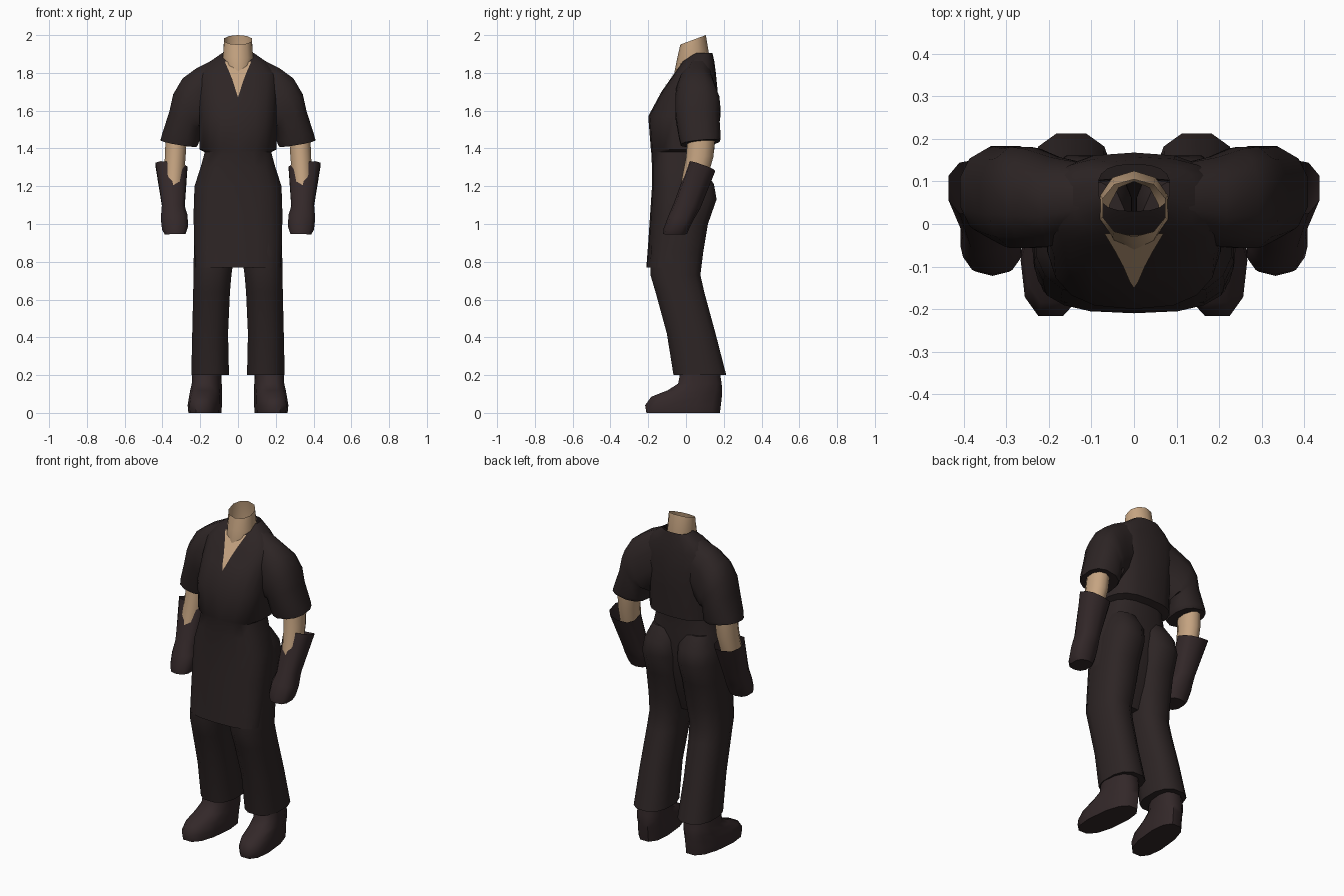
import bpy, bmesh, math


def material(name, rgb):
    m = bpy.data.materials.new(name)
    m.diffuse_color = (*rgb, 1)
    return m


CLOTH = material("dark brown cloth", (0.026, 0.018, 0.018))
LEATHER = material("dark brown leather", (0.033, 0.021, 0.022))
SKIN = material("tan skin", (0.56, 0.37, 0.22))


def finish(name, bm, mat, angle):
    me = bpy.data.meshes.new(name)
    bmesh.ops.recalc_face_normals(bm, faces=bm.faces)
    bm.to_mesh(me)
    bm.free()
    me.materials.append(mat)
    ob = bpy.data.objects.new(name, me)
    bpy.context.collection.objects.link(ob)
    bpy.ops.object.select_all(action='DESELECT')
    ob.select_set(True)
    bpy.context.view_layer.objects.active = ob
    bpy.ops.object.shade_smooth_by_angle(angle=math.radians(angle))


def spow(v, e):
    return math.copysign(abs(v) ** e, v)


def loft(name, rings, mat, n=10, p=2.4, side=1, shear=0, caps=(True, True), angle=50):
    """Each ring: outer x, outer z, inner x, inner z, front y, back y, optional z tilt along y."""
    bm = bmesh.new()
    loops = []
    for r in rings:
        ox, oz, ix, iz, yf, yb = r[:6]
        tilt = r[6] if len(r) > 6 else 0
        loop = []
        for k in range(n):
            a = 2 * math.pi * (k + 0.5) / n
            c, s = spow(math.cos(a), 2 / p), spow(math.sin(a), 2 / p)
            dy = (yb - yf) / 2 * s
            x = (ox + ix) / 2 + (ox - ix) / 2 * c + shear * dy
            z = (oz + iz) / 2 + (oz - iz) / 2 * c + tilt * dy
            loop.append(bm.verts.new((side * x, (yf + yb) / 2 + dy, z)))
        loops.append(loop)
    for a, b in zip(loops, loops[1:]):
        for k in range(n):
            j = (k + 1) % n
            bm.faces.new((a[k], a[j], b[j], b[k]))
    if caps[0]:
        bm.faces.new(loops[0])
    if caps[1]:
        bm.faces.new(loops[-1])
    finish(name, bm, mat, angle)


# Tunic: z, half width, front y, back y
TORSO = [
    (0.77, 0.228, -0.21, 0.0), (0.9, 0.235, -0.20, 0.05), (1.05, 0.238, -0.19, 0.09),
    (1.2, 0.233, -0.18, 0.11), (1.3, 0.20, -0.18, 0.105), (1.38, 0.178, -0.184, 0.11),
    (1.395, 0.207, -0.186, 0.15), (1.57, 0.205, -0.20, 0.165), (1.70, 0.21, -0.13, 0.168),
    (1.80, 0.21, -0.06, 0.158), (1.86, 0.15, -0.02, 0.15), (1.905, 0.085, 0.03, 0.14)]
P = 2.7
loft("tunic", [(w, z, -w, z, f, b) for z, w, f, b in TORSO], CLOTH, 18, P, caps=(True, False))


def chest_y(x, z):
    for (z0, w0, f0, b0), (z1, w1, f1, b1) in zip(TORSO, TORSO[1:]):
        if z0 <= z <= z1:
            t = (z - z0) / (z1 - z0)
            w, f, b = w0 + (w1 - w0) * t, f0 + (f1 - f0) * t, b0 + (b1 - b0) * t
            return (f + b) / 2 - (b - f) / 2 * (1 - abs(x / w) ** P) ** (1 / P)


# Neck, open at the slanted top
loft("neck", [(0.06, 1.74, -0.06, 1.74, -0.06, 0.10), (0.072, 1.80, -0.072, 1.80, -0.062, 0.12),
              (0.084, 1.88, -0.084, 1.88, -0.046, 0.125),
              (0.077, 1.975, -0.077, 1.975, -0.03, 0.105, 0.37)], SKIN, 10, 2.1, caps=(False, False))

# Bare chest in the V opening, a thin plate over the tunic front
bm = bmesh.new()
prev = None
for z, w in ((1.675, 0.001), (1.70, 0.01), (1.75, 0.025), (1.80, 0.044), (1.86, 0.07)):
    row = [bm.verts.new((x, chest_y(x, z) - 0.006, z)) for x in (-w, 0, w)]
    if prev:
        for k in range(2):
            bm.faces.new((prev[k], prev[k + 1], row[k + 1], row[k]))
    prev = row
finish("chest_opening", bm, SKIN, 60)

for label, s in (("left", 1), ("right", -1)):
    # Trouser legs, sloping back towards the hem
    loft(label + "_trouser_leg", [
        (0.19, 1.29, 0.02, 1.29, -0.10, 0.10), (0.222, 1.21, 0.003, 1.21, -0.12, 0.152),
        (0.235, 1.13, 0.002, 1.13, -0.15, 0.166), (0.237, 1.0, 0.006, 1.0, -0.17, 0.12),
        (0.237, 0.85, 0.015, 0.85, -0.19, 0.095), (0.238, 0.73, 0.032, 0.73, -0.192, 0.08),
        (0.24, 0.64, 0.04, 0.64, -0.165, 0.10), (0.245, 0.42, 0.05, 0.42, -0.105, 0.16),
        (0.25, 0.2, 0.045, 0.2, -0.07, 0.217)], CLOTH, 12, 2.5, s)
    # Shoes
    loft(label + "_shoe", [
        (0.258, 0.0, 0.092, 0.0, -0.215, 0.185), (0.262, 0.04, 0.09, 0.04, -0.222, 0.19),
        (0.255, 0.085, 0.09, 0.085, -0.19, 0.195), (0.25, 0.12, 0.088, 0.12, -0.10, 0.195),
        (0.243, 0.155, 0.088, 0.155, -0.045, 0.192), (0.24, 0.23, 0.088, 0.23, -0.03, 0.18)],
        LEATHER, 12, 2.5, s, -0.1)
    # Short wide sleeves
    loft(label + "_sleeve", [
        (0.13, 1.875, 0.10, 1.55, -0.02, 0.145), (0.22, 1.83, 0.15, 1.50, -0.055, 0.16),
        (0.295, 1.775, 0.18, 1.48, -0.06, 0.18), (0.345, 1.69, 0.19, 1.50, -0.06, 0.185),
        (0.365, 1.60, 0.195, 1.50, -0.055, 0.18), (0.405, 1.475, 0.2, 1.44, -0.04, 0.187),
        (0.412, 1.445, 0.215, 1.412, -0.03, 0.18, 0.1)], CLOTH, 12, 2.4, s)
    # Bare forearms
    loft(label + "_forearm", [
        (0.385, 1.47, 0.268, 1.46, 0.01, 0.155), (0.39, 1.36, 0.275, 1.35, 0.0, 0.145),
        (0.395, 1.2, 0.29, 1.2, -0.03, 0.10)], SKIN, 10, 2.1, s)
    # Gloves with flared cuffs
    loft(label + "_glove", [
        (0.44, 1.315, 0.265, 1.295, 0.015, 0.155, -0.35), (0.405, 1.10, 0.28, 1.09, -0.065, 0.075, -0.2),
        (0.411, 1.03, 0.264, 1.045, -0.093, 0.045, -0.1), (0.405, 0.97, 0.262, 0.985, -0.118, 0.018),
        (0.39, 0.945, 0.275, 0.948, -0.122, 0.005)], LEATHER, 10, 2.6, s, caps=(False, True))
